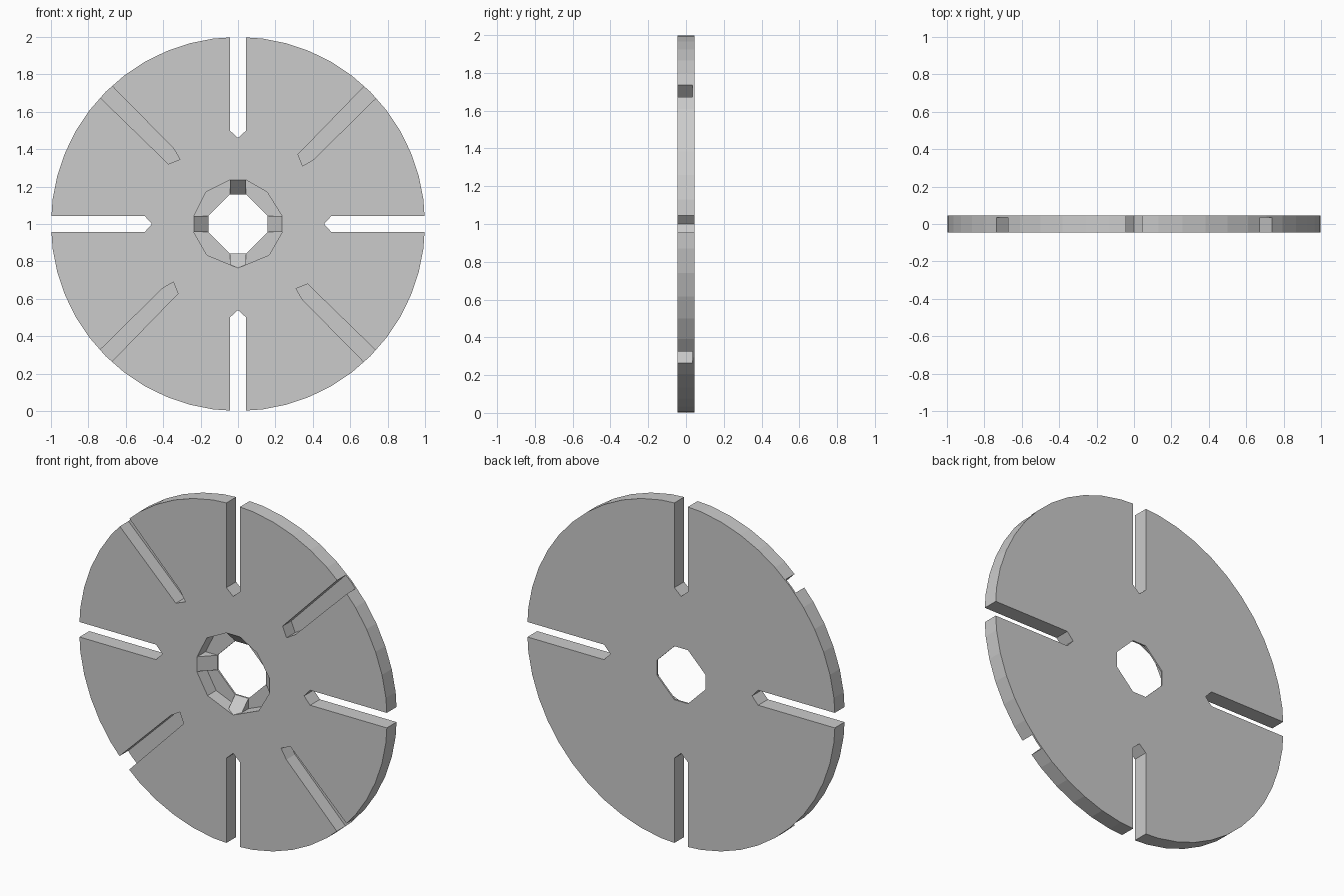
import bpy, bmesh, math
from mathutils import Matrix

if "Cube" in bpy.data.objects:
    bpy.data.objects.remove(bpy.data.objects["Cube"])

FRONT, BACK, FLOOR = -0.045, 0.045, 0.035


def prism(name, pts, y0, y1, angle=0.0):
    """Extrude an (x, z) outline from y0 to y1, turned about the disc axis."""
    bm = bmesh.new()
    a = [bm.verts.new((x, y0, z)) for x, z in pts]
    b = [bm.verts.new((x, y1, z)) for x, z in pts]
    bm.faces.new(a)
    bm.faces.new(b[::-1])
    n = len(pts)
    for i in range(n):
        bm.faces.new((a[i], b[i], b[(i + 1) % n], a[(i + 1) % n]))
    return finish(name, bm, angle)


def finish(name, bm, angle):
    bmesh.ops.recalc_face_normals(bm, faces=bm.faces)
    m = Matrix.Translation((0, 0, 1)) @ Matrix.Rotation(angle, 4, 'Y')
    bmesh.ops.transform(bm, matrix=m, verts=bm.verts)
    me = bpy.data.meshes.new(name)
    bm.to_mesh(me)
    bm.free()
    ob = bpy.data.objects.new(name, me)
    bpy.context.collection.objects.link(ob)
    return ob


# Flat disc
N = 48
disc = prism("slotted_disc",
             [(math.cos(2 * math.pi * i / N), math.sin(2 * math.pi * i / N)) for i in range(N)],
             FRONT, BACK)

cutters = []
# Pointed through slots, and blind grooves on the diagonals
slot = [(-0.044, 1.2), (-0.044, 0.5), (0, 0.46), (0.044, 0.5), (0.044, 1.2)]
groove = [(-0.046, 1.2), (-0.036, 0.49), (0.025, 0.464), (0.042, 0.53), (0.047, 1.2)]
for k in range(4):
    q = k * math.pi / 2
    cutters.append(prism("slot_cutter", slot, -0.2, 0.2, q))
    cutters.append(prism("groove_cutter", groove, -0.2, FLOOR, q - math.pi / 4))

# Central recess and octagonal bore
recess = [(-.043, .235), (.043, .235), (.155, .171), (.235, .043), (.235, -.045),
          (.166, -.166), (0, -.235), (-.166, -.166), (-.235, -.045), (-.235, .043), (-.171, .171)]
cutters.append(prism("recess_cutter", recess, -0.2, FLOOR))
s, w = 0.157, 0.044
bore = [(-w, s), (w, s), (s, w), (s, -w), (w, -s), (-w, -s), (-s, -w), (-s, w)]
cutters.append(prism("bore_cutter", bore, -0.2, 0.2))

for c in cutters:
    c.hide_render = True
    mod = disc.modifiers.new(c.name, 'BOOLEAN')
    mod.operation = 'DIFFERENCE'
    mod.solver = 'EXACT'
    mod.object = c

# Apply the cuts and drop the cutters
dg = bpy.context.evaluated_depsgraph_get()
dg.update()
result = bpy.data.meshes.new_from_object(disc.evaluated_get(dg))
disc.modifiers.clear()
disc.data = result
for c in cutters:
    bpy.data.objects.remove(c)

# Sloped ramps from the recess rim down to the bore
for k in range(4):
    bm = bmesh.new()
    prof = [(0.235, FRONT + 0.001), (s, FLOOR), (s, 0.04), (0.24, 0.04)]
    a = [bm.verts.new((-0.043, y, r)) for r, y in prof]
    b = [bm.verts.new((0.043, y, r)) for r, y in prof]
    bm.faces.new(a)
    bm.faces.new(b[::-1])
    for i in range(4):
        bm.faces.new((a[i], b[i], b[(i + 1) % 4], a[(i + 1) % 4]))
    finish("bore_ramp_%d" % (k + 1), bm, k * math.pi / 2)
